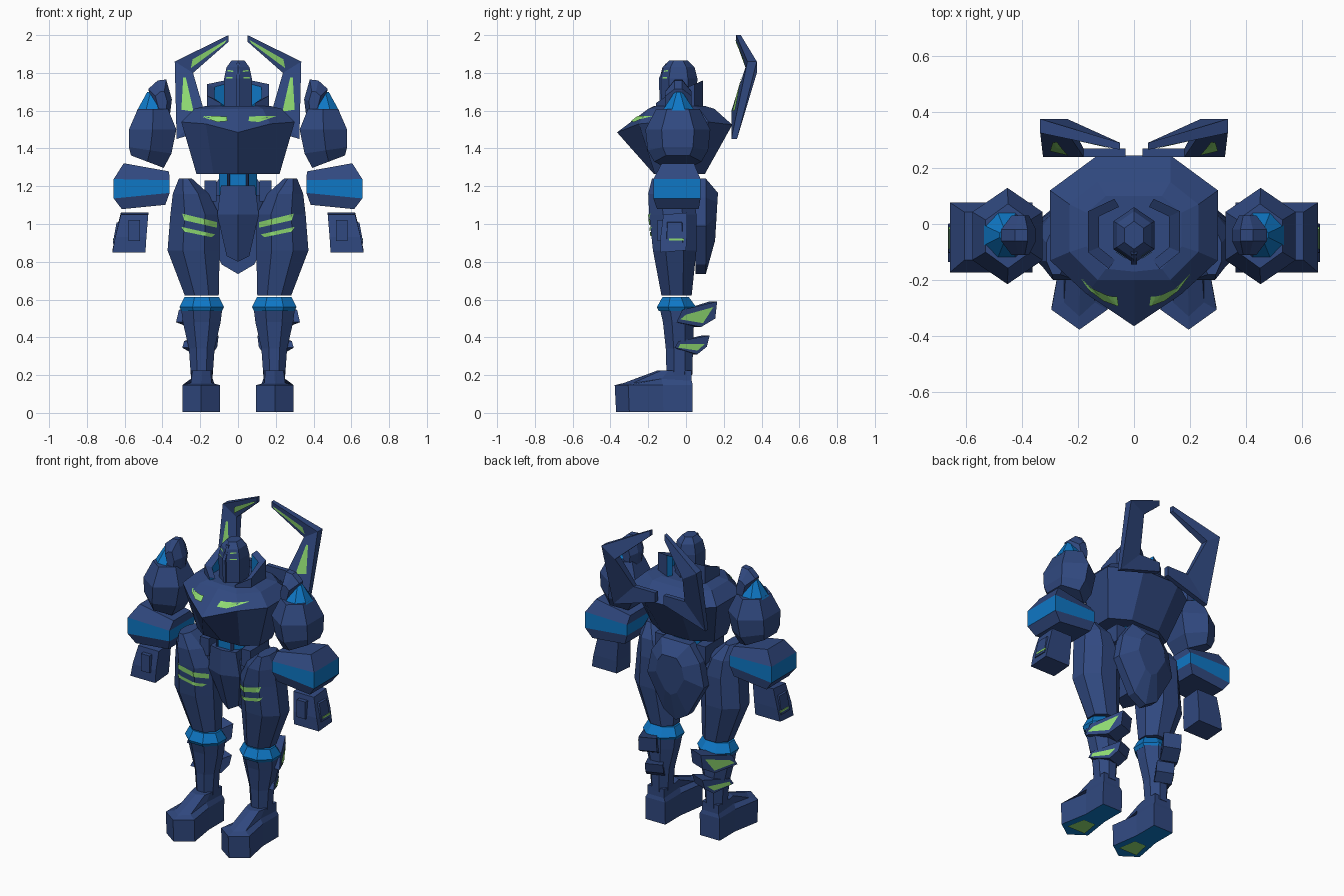
import bpy, bmesh, math
from mathutils import Vector
from mathutils.bvhtree import BVHTree

if "Cube" in bpy.data.objects:
    bpy.data.objects.remove(bpy.data.objects["Cube"])


def material(name, col):
    m = bpy.data.materials.new(name)
    m.diffuse_color = (*col, 1)
    m.use_nodes = True
    m.node_tree.nodes["Principled BSDF"].inputs["Base Color"].default_value = m.diffuse_color
    return m


MATS = [material("navy", (0.030, 0.066, 0.215)),
        material("bright_blue", (0.0045, 0.185, 0.56)),
        material("light_green", (0.28, 0.72, 0.17))]
NAVY, BLUE, GREEN = 0, 1, 2


def finish(name, bm, mirror):
    me = bpy.data.meshes.new(name)
    bm.to_mesh(me)
    bm.free()
    for m in MATS:
        me.materials.append(m)
    ob = bpy.data.objects.new(name, me)
    bpy.context.collection.objects.link(ob)
    if mirror:
        ob.modifiers.new("Mirror", 'MIRROR').use_mirror_merge = False
    return ob


def loft(name, rings, col=NAVY, mirror=True, rule=None):
    """Skin equal-sized point rings and cap both ends."""
    bm = bmesh.new()
    vs = [[bm.verts.new(p) for p in r] for r in rings]
    n = len(rings[0])
    for a, b in zip(vs, vs[1:]):
        for i in range(n):
            j = (i + 1) % n
            bm.faces.new((a[i], a[j], b[j], b[i]))
    bm.faces.new(vs[0])
    bm.faces.new(vs[-1])
    bmesh.ops.recalc_face_normals(bm, faces=bm.faces)
    for f in bm.faces:
        f.material_index = rule(f) if rule else col
    return finish(name, bm, mirror)


def ring(z, cx, cy, rx, ry, slope=0.0, n=8):
    """Flat-sided polygon ring (hexagons point along y); slope tilts it along x."""
    k, off = 1 / math.cos(math.pi / n), math.pi / n
    if n == 6:
        k, off = 1, math.pi / 2
    pts = []
    for i in range(n):
        a = off + 2 * math.pi * i / n
        dx = rx * k * math.cos(a)
        pts.append((cx + dx, cy + ry * k * math.sin(a), z + slope * dx))
    return pts


def whole(half):
    """Complete a half outline (front to back) across x = 0."""
    return half + [(-x, y, z) for x, y, z in reversed(half) if x > 0]


def box(name, x, y, z, col=NAVY, mirror=True):
    return loft(name, [[(x[0], y[0], h), (x[1], y[0], h), (x[1], y[1], h), (x[0], y[1], h)] for h in z], col, mirror)


def decal(name, part, quads, view, col=GREEN):
    """Lay thin quads on a part, projected from the front, right, or below."""
    bm = bmesh.new()
    bm.from_mesh(part.data)
    tree = BVHTree.FromBMesh(bm)
    bm.free()
    out = bmesh.new()
    start, d = {'front': (lambda u, v: Vector((u, -2, v)), Vector((0, 1, 0))),
                'right': (lambda u, v: Vector((2, u, v)), Vector((-1, 0, 0))),
                'below': (lambda u, v: Vector((u, v, -2)), Vector((0, 0, 1)))}[view]
    for q in quads:
        a, b, c, e = [Vector(p) for p in q]
        grid = []
        for i in range(9):
            row = []
            for j in range(3):
                p = a.lerp(b, i / 8).lerp(e.lerp(c, i / 8), j / 2)
                hit = tree.ray_cast(start(p.x, p.y), d)[0]
                row.append(out.verts.new(hit - d * 0.006) if hit else None)
            grid.append(row)
        for i in range(8):
            for j in range(2):
                f = (grid[i][j], grid[i + 1][j], grid[i + 1][j + 1], grid[i][j + 1])
                if all(f):
                    face = out.faces.new(f)
                    face.normal_update()
                    if face.normal.dot(d) > 0:
                        face.normal_flip()
                    face.material_index = col
    return finish(name, out, True)


# Torso: pointed breastplate, blue waist, hip blocks
chest = loft("chest", [
    whole([(0, -.17, 1.265), (.13, -.165, 1.265), (.22, -.1, 1.265), (.22, .03, 1.265), (.1, .1, 1.265)]),
    whole([(0, -.365, 1.485), (.17, -.25, 1.53), (.3, -.13, 1.54), (.3, .12, 1.54), (.13, .245, 1.525)]),
    whole([(0, -.2, 1.61), (.13, -.2, 1.61), (.23, -.1, 1.61), (.23, .07, 1.61), (.13, .15, 1.61)]),
    whole([(0, -.17, 1.625), (.1, -.16, 1.625), (.17, -.08, 1.625), (.17, .04, 1.625), (.1, .1, 1.625)])],
    mirror=False)
decal("chest_light", chest, [[(.055, 1.545), (.11, 1.54), (.205, 1.572), (.06, 1.57)]], 'front')
loft("waist", [ring(1.15, 0, -.04, .1, .1), ring(1.27, 0, -.04, .1, .1)], BLUE, False)
loft("waist_brace", [ring(z, .05, -.13, .008, .015) for z in (1.18, 1.27)])
loft("pelvis", [ring(1.05, 0, -.04, .16, .1), ring(1.15, 0, -.04, .17, .1)], mirror=False)
box("hip_block", (.115, .178), (-.13, .06), (1.12, 1.23))
loft("groin_plate", [
    whole([(0, -.1, .8), (.06, -.08, .83), (.06, .03, .83)]),
    whole([(0, -.18, 1.05), (.11, -.14, 1.05), (.11, .04, 1.05)]),
    whole([(0, -.17, 1.205), (.09, -.15, 1.205), (.09, .04, 1.205)])], mirror=False)

# Rear skirt: coffin-shaped plate with raised panel
skirt = [(0, .735), (.085, .785), (.2, .99), (.17, 1.14), (.1, 1.24)]
loft("rear_skirt", [whole([(x * s, y + .03 * (z - 1.1) * (s < 1), 1.09 + (z - 1.09) * s) for x, z in skirt])
                    for y, s in ((.05, 1), (.105, 1), (.165, .5))], mirror=False)

# Head with centre crest and slit lights
head = loft("head", [ring(1.58, 0, -.04, .085, .095, n=6), ring(1.77, 0, -.04, .085, .1, n=6),
                     ring(1.83, 0, -.04, .07, .085, n=6), ring(1.865, 0, -.04, .04, .05, n=6)], mirror=False)
loft("head_crest", [[(-.01, y0, z), (.01, y0, z), (.01, y1, z), (-.01, y1, z)]
                    for y0, y1, z in ((-.138, -.1, 1.62), (-.144, -.1, 1.77), (-.108, -.06, 1.85))], mirror=False)
decal("eye_light", head, [[(-.118, 1.805), (-.095, 1.808), (-.095, 1.815), (-.115, 1.813)],
                          [(-.125, 1.77), (-.1, 1.77), (-.1, 1.777), (-.122, 1.777)]], 'right')

# Collar halves, blue on the inside
loft("collar", [[(x, y, 1.6), (x, y, h), (x * .76, -.03 + (y + .03) * .76, h - .015),
                 (x * .76, -.03 + (y + .03) * .76, 1.6)]
                for x, y, h in ((.07, .09, 1.76), (.165, .045, 1.74), (.165, -.1, 1.68), (.09, -.16, 1.64))],
     rule=lambda f: BLUE if f.normal.x < -.3 and abs(f.normal.z) < .5 else NAVY)

# Horned back wings
horn = loft("back_horn", [[(xi, y, zi), (xo, y, zo), (xo, y + t, zo), (xi, y + t, zi)]
                          for xi, zi, xo, zo, y, t in (
                              (.03, 1.6, .03, 1.54, .24, .03), (.18, 1.6, .325, 1.45, .24, .03),
                              (.238, 1.8, .335, 1.86, .325, .05), (.05, 1.965, .05, 2.0, .265, .025))])
decal("horn_light", horn, [[(.235, 1.595), (.3, 1.605), (.29, 1.775), (.276, 1.775)],
                           [(.25, 1.825), (.07, 1.958), (.06, 1.975), (.24, 1.872)]], 'front')

# Shoulders: six-sided upper arm, blue cap, leaning fin
CY = -.043
loft("upper_arm", [ring(1.33, .48, CY, .1, .125, .38, 6), ring(1.39, .465, CY, .13, .16, .15, 6),
                   ring(1.5, .452, CY, .145, .172, n=6), ring(1.61, .45, CY, .092, .115, n=6)])
loft("shoulder_cap", [ring(1.6, .455, -.04, .08, .085), ring(1.7, .45, -.04, .03, .02)],
     rule=lambda f: BLUE if f.normal.x > -.1 else NAVY)
fin = [(.36, 1.58), (.35, 1.66), (.38, 1.765), (.425, 1.76), (.475, 1.715), (.44, 1.58)]
loft("shoulder_fin", [[(.4 + (x - .4) * s, y, 1.64 + (z - 1.64) * s) for x, z in fin]
                      for y, s in ((-.11, .5), (-.06, 1), (-.02, 1), (.03, .5))])

# Boxy forearm with blue band, and hand
loft("forearm", [ring(1.09, .5, CY, .115, .11, -.1, 4), ring(1.15, .51, -.048, .148, .125, -.1, 4),
                 ring(1.235, .51, -.048, .148, .125, .02, 4), ring(1.3, .485, CY, .12, .085, .18, 4)],
     rule=lambda f: BLUE if 1.16 < f.calc_center_median().z < 1.225 and abs(f.normal.z) < .5 else NAVY)
hand = loft("hand", [[(a, c, z), (b, c, z), (b, d, z + .01), (a, d, z + .01)] for a, b, c, d, z in (
    (.49, .665, -.135, .0, .85), (.485, .65, -.135, .005, .93), (.475, .62, -.12, .005, 1.05))])
loft("hand_panel", [[(.60 + s, -.115 + i, .885 + i), (.60 + s, -.005 - i, .885 + i),
                     (.58 + s, -.01 - i, 1.02 - i), (.58 + s, -.11 + i, 1.02 - i)]
                    for s, i in ((0, 0), (.063, .012))])
box("hand_light", (.655, .662), (-.09, -.01), (.912, .923), GREEN)
box("thumb", (.52, .58), (-.15, -.12), (.91, 1.02))

# Thighs with slanted light bars
LX = .192
thigh = loft("thigh", [ring(.622, LX, -.05, .09, .08), ring(.86, .235, -.06, .138, .115),
                       ring(1.05, .228, -.07, .13, .125), ring(1.16, .25, -.08, .095, .12),
                       ring(1.24, .278, -.1, .035, .08)])
decal("thigh_light", thigh, [[(.11, .98), (.285, 1.02), (.295, 1.055), (.11, 1.01)],
                             [(.14, .93), (.285, .96), (.3, .985), (.12, .945)]], 'front')

# Knee, shin and foot
loft("knee", [ring(.54, LX, -.05, .108, .095), ring(.56, LX, -.05, .118, .104),
              ring(.613, LX, -.055, .092, .07)], BLUE)
loft("shin", [ring(.2, LX, -.035, .058, .068), ring(.34, LX, -.035, .068, .072),
              ring(.48, LX, -.04, .1, .082), ring(.545, LX, -.045, .108, .092)])
sole = [(.195, -.37), (.295, -.3), (.262, -.12), (.262, .035), (.122, .035), (.122, -.12), (.095, -.3)]
instep = [(.195, -.33, .158), (.25, -.28, .158), (.25, -.13, .18), (.25, .03, .17),
          (.134, .03, .17), (.134, -.13, .18), (.14, -.28, .158)]
ankle = [(.192, -.15), (.24, -.13), (.25, -.09), (.25, .03), (.134, .03), (.134, -.09), (.144, -.13)]
foot = loft("foot", [[(x, y, .006) for x, y in sole],
                     [(x, y * 1.02, .147) for x, y in sole], instep,
                     [(x, y, .225) for x, y in ankle]],
            rule=lambda f: BLUE if f.normal.z < -.9 else NAVY)
decal("toe_sole", foot, [[(.13, -.29), (.26, -.29), (.235, -.17), (.15, -.17)]], 'below')

# Calf fins wrapping the outer rear, with glowing sides
for name, prof, glow, x in (
        ("upper_calf_fin", [(-.05, .48), (-.02, .545), (.165, .59), (.155, .5), (.08, .455)],
         [(-.03, .495), (.09, .475), (.145, .56), (.0, .52)], .328),
        ("lower_calf_fin", [(-.06, .345), (-.04, .38), (.125, .41), (.11, .35), (.06, .31)],
         [(-.04, .345), (.06, .33), (.1, .365), (-.03, .365)], .29)):
    calf = loft(name, [[(x - d - .5 * (y + .05), y - d * .4 * (y > .03), z) for y, z in prof] for d in (.1, 0)])
    decal(name + "_light", calf, [glow], 'right')
